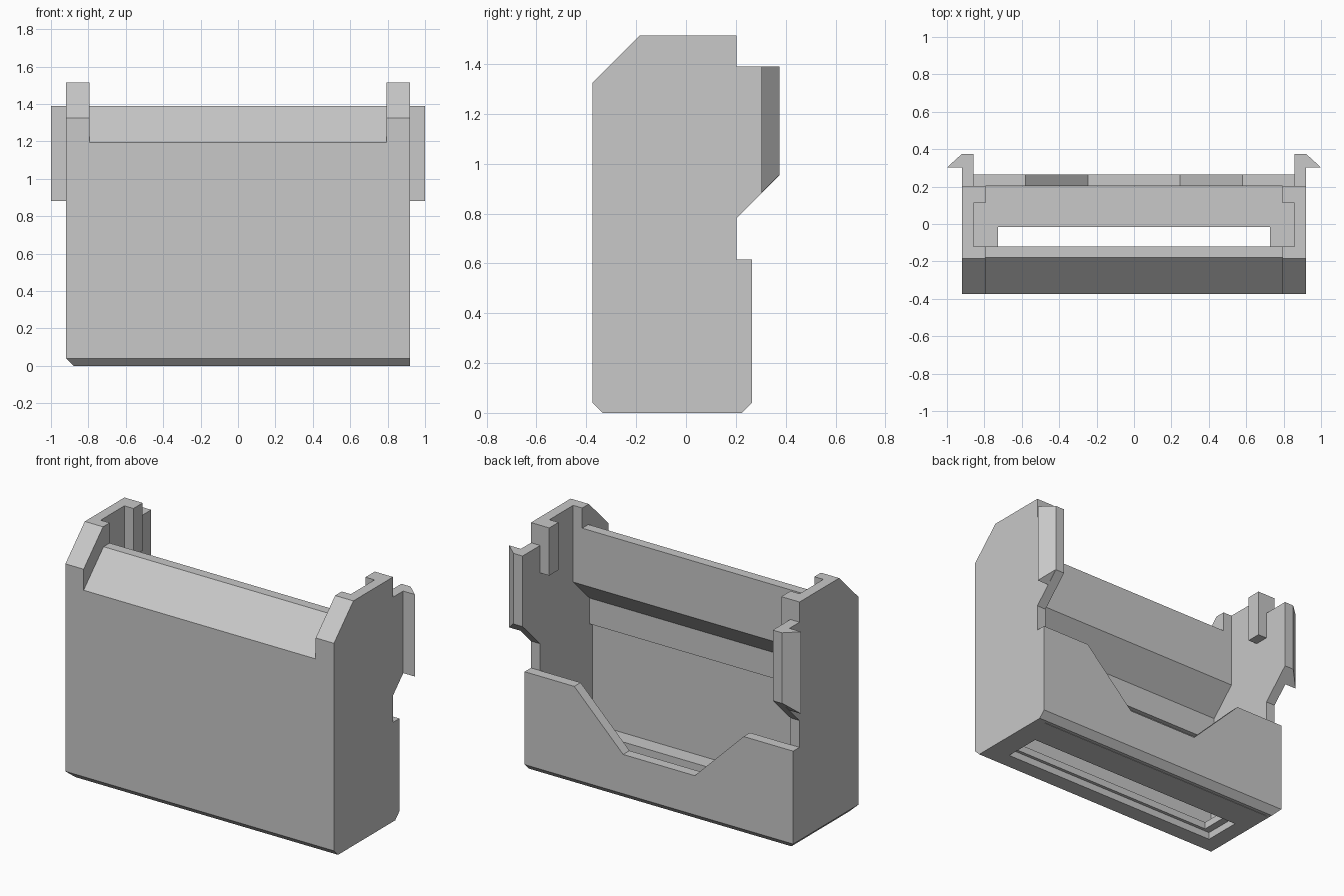
import bpy, bmesh
from mathutils import Vector

if "Cube" in bpy.data.objects:
    bpy.data.objects.remove(bpy.data.objects["Cube"])

grey = bpy.data.materials.new("plain_grey")
grey.use_nodes = True
grey.diffuse_color = (0.58, 0.58, 0.58, 1)
grey.node_tree.nodes["Principled BSDF"].inputs["Base Color"].default_value = grey.diffuse_color


def prism(name, profile, axis, start, end, trims=()):
    """Extrude a flat profile along an axis, then slice off trimmed corners."""
    place = {"x": lambda p, d: (d, p[0], p[1]),
             "y": lambda p, d: (p[0], d, p[1]),
             "z": lambda p, d: (p[0], p[1], d)}[axis]
    bm = bmesh.new()
    near = [bm.verts.new(place(p, start)) for p in profile]
    far = [bm.verts.new(place(p, end)) for p in profile]
    bm.faces.new(near)
    bm.faces.new(far)
    for i in range(len(profile)):
        j = (i + 1) % len(profile)
        bm.faces.new((near[i], near[j], far[j], far[i]))
    for point, normal in trims:
        bmesh.ops.bisect_plane(bm, geom=bm.verts[:] + bm.edges[:] + bm.faces[:],
                               plane_co=Vector(point), plane_no=Vector(normal),
                               clear_outer=True)
        bmesh.ops.holes_fill(bm, edges=[e for e in bm.edges if e.is_boundary], sides=0)
    bmesh.ops.recalc_face_normals(bm, faces=bm.faces[:])
    mesh = bpy.data.meshes.new(name)
    bm.to_mesh(mesh)
    bm.free()
    mesh.materials.append(grey)
    obj = bpy.data.objects.new(name, mesh)
    bpy.context.scene.collection.objects.link(obj)
    return obj


def rect(a0, a1, b0, b1):
    return [(a0, b0), (a1, b0), (a1, b1), (a0, b1)]


def floor_frame(name, z0, z1, half_x, y0, y1):
    """Floor layer with a rectangular slot through it."""
    prism(name + "_front", rect(-WALL, WALL, -0.31, y0), "z", z0, z1)
    prism(name + "_back", rect(-WALL, WALL, y1, 0.2), "z", z0, z1)
    for side, s in SIDES:
        prism(f"{name}_{side}", rect(s * half_x, s * WALL, y0, y1), "z", z0, z1)


OUT, WALL, POST = 0.92, 0.857, 0.795
SIDES = (("left", 1), ("right", -1))
bottom_side_cut = ((-OUT, 0, 0.04), (-1, 0, -1))
bottom_back_cut = ((0, 0.265, 0.04), (0, 1, -1))
hook_cut = ((0, 0.2, 0.78), (0, 1, -1))

# Front wall with sloped top, inner overhang and recessed lower face
prism("front_wall", [(-0.335, 0), (-0.375, 0.04), (-0.375, 1.195), (-0.18, 1.39),
                     (-0.12, 1.39), (-0.12, 1.04), (-0.28, 0.88), (-0.28, 0.72),
                     (-0.31, 0.72), (-0.31, 0)], "x", -WALL, WALL)

# Low back wall with a wide V-shaped notch
prism("back_wall", [(-OUT, 0), (OUT, 0), (OUT, 0.615), (0.58, 0.615), (0.245, 0.283),
                    (-0.245, 0.283), (-0.58, 0.615), (-OUT, 0.615)],
      "y", 0.203, 0.265, (bottom_back_cut, bottom_side_cut))

# Side walls with rear clip arms, posts and guide nubs
for side, s in SIDES:
    prism(f"{side}_side_wall",
          [(-0.335, 0), (-0.375, 0.04), (-0.375, 1.325), (-0.185, 1.515), (0.203, 1.515),
           (0.203, 1.39), (0.375, 1.39), (0.375, 0.953), (0.203, 0.781), (0.203, 0)],
          "x", s * WALL, s * OUT, (bottom_side_cut,))
    prism(f"{side}_front_post",
          [(-0.375, 1.195), (-0.375, 1.325), (-0.185, 1.515), (-0.12, 1.515),
           (-0.12, 1.39), (-0.18, 1.39)], "x", s * POST, s * WALL)
    prism(f"{side}_guide_nub", rect(s * POST, s * WALL, 0.112, 0.203), "z", 1.22, 1.515)
    prism(f"{side}_clip_tip", [(s * OUT, 0.302), (s * 1.0, 0.302), (s * OUT, 0.375)],
          "z", 0.8, 1.39, (hook_cut,))

# Floor with a stepped slot
floor_frame("floor_upper", 0.045, 0.09, 0.728, -0.21, -0.015)
floor_frame("floor_lower", 0.0, 0.045, 0.775, -0.23, 0.01)
